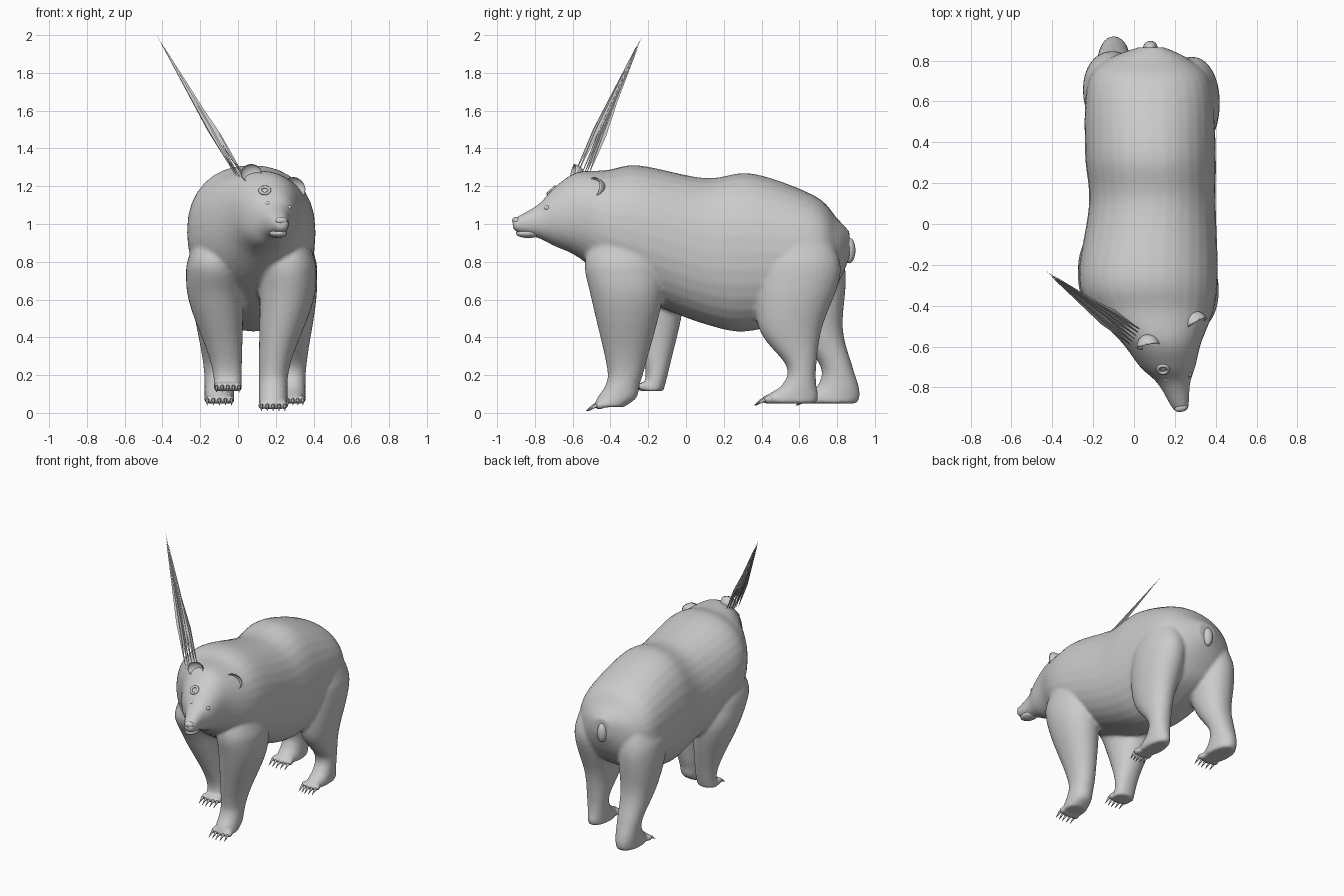
import bpy, bmesh, math, random
from mathutils import Vector, Matrix

if "Cube" in bpy.data.objects:
    bpy.data.objects.remove(bpy.data.objects["Cube"])

random.seed(4)


def make_object(name, bm, smooth=True):
    bmesh.ops.recalc_face_normals(bm, faces=bm.faces)
    for f in bm.faces:
        f.smooth = smooth
    me = bpy.data.meshes.new(name)
    bm.to_mesh(me)
    bm.free()
    ob = bpy.data.objects.new(name, me)
    bpy.context.collection.objects.link(ob)
    return ob


def spline(rows, steps=6):
    """Catmull-Rom interpolation between cross-section rows."""
    rows = [Vector(r) for r in rows]
    out = []
    for i in range(len(rows) - 1):
        a, b, c, d = rows[max(i - 1, 0)], rows[i], rows[i + 1], rows[min(i + 2, len(rows) - 1)]
        for k in range(steps):
            t = k / steps
            out.append(0.5 * (2 * b + (c - a) * t + (2 * a - 5 * b + 4 * c - d) * t * t
                              + (3 * b - a - 3 * c + d) * t ** 3))
    return out + [rows[-1]]


def loft(bm, rows, axis, power=2.2, sides=32):
    """Rows are (position, x0, x1, v0, v1); v is z for axis y and y for axis z."""
    rings = []
    for p, x0, x1, v0, v1 in rows:
        ring = []
        for k in range(sides):
            a = 2 * math.pi * k / sides
            c, s = math.cos(a), math.sin(a)
            x = (x0 + x1) / 2 + (x1 - x0) / 2 * math.copysign(abs(c) ** (2 / power), c)
            v = (v0 + v1) / 2 + (v1 - v0) / 2 * math.copysign(abs(s) ** (2 / power), s)
            ring.append(bm.verts.new((x, p, v) if axis == 'y' else (x, v, p)))
        rings.append(ring)
    for r, q in zip(rings, rings[1:]):
        for k in range(sides):
            j = (k + 1) % sides
            bm.faces.new((r[k], r[j], q[j], q[k]))
    bm.faces.new(rings[0])
    bm.faces.new(rings[-1])


def ball(bm, loc, size, rot=None, seg=16):
    m = Matrix.Translation(loc) @ (rot or Matrix()) @ Matrix.Diagonal((*size, 1))
    return bmesh.ops.create_uvsphere(bm, u_segments=seg, v_segments=seg // 2 + 2, radius=1, matrix=m)['verts']


def leg(bm, name, thigh, foot, toe_y, toe_z, side):
    """Side rows are (z, y0, y1); the width eases from thigh to foot."""
    rows = []
    for z, y0, y1 in spline(side):
        t = min(max((.70 - z) / .55, 0), 1)
        t = t * t * (3 - 2 * t)
        x0, x1 = (a + (b - a) * t for a, b in zip(thigh, foot))
        inset = (x1 - x0) * max(z - .78, 0)
        rows.append((z, x0 + inset, x1 - inset, y0, y1))
    loft(bm, rows, 'z', 2.1)
    # Toes on the paw, claws as their own object
    claws = bmesh.new()
    for i in range(5):
        t = i / 4
        toe = Vector((foot[0] + .014 + (foot[1] - foot[0] - .028) * t,
                      toe_y + .012 * abs(2 * t - 1), toe_z))
        ball(bm, toe, (.018, .028, .023))
        aim = Vector((0, -.045, -.03))
        m = Matrix.Translation(toe + Vector((0, -.02, 0)) + aim / 2) @ aim.to_track_quat('Z', 'Y').to_matrix().to_4x4()
        bmesh.ops.create_cone(claws, segments=8, radius1=.010, radius2=.001, depth=.055,
                              cap_ends=True, matrix=m)
    make_object(name + '_claws', claws)


# Torso, neck and head, turned to the bear's left
bm = bmesh.new()
loft(bm, spline([
    (.865, .02, .15, .82, .96), (.80, -.14, .28, .68, 1.03), (.68, -.23, .38, .55, 1.15),
    (.35, -.24, .40, .435, 1.267), (.10, -.22, .40, .47, 1.243), (-.25, -.27, .41, .61, 1.31),
    (-.42, -.21, .39, .71, 1.285), (-.58, -.06, .33, .83, 1.272), (-.70, .03, .30, .885, 1.19),
    (-.78, .115, .275, .925, 1.105), (-.89, .18, .268, .955, 1.04), (-.918, .20, .257, .98, 1.02)]), 'y')

# Four legs in mid stride
leg(bm, 'front_right_leg', (.115, .415), (.11, .262), -.465, .04,
    [(.98, -.46, -.20), (.80, -.535, -.13), (.60, -.50, -.125), (.25, -.42, -.215),
     (.15, -.425, -.245), (.08, -.47, -.262), (.03, -.48, -.33)])
leg(bm, 'front_left_leg', (-.275, .03), (-.128, .02), -.24, .14,
    [(.98, -.36, -.10), (.80, -.47, -.05), (.60, -.38, -.01), (.25, -.22, -.085), (.115, -.24, -.12)])
leg(bm, 'hind_right_leg', (.145, .42), (.223, .357), .425, .07,
    [(.95, .45, .75), (.75, .37, .82), (.45, .385, .72), (.25, .53, .69),
     (.15, .51, .69), (.09, .425, .70), (.05, .43, .69)])
leg(bm, 'hind_left_leg', (-.25, .035), (-.177, -.02), .645, .07,
    [(.95, .45, .77), (.75, .46, .845), (.45, .57, .83), (.25, .71, .88),
     (.15, .70, .912), (.09, .64, .92), (.05, .645, .905)])

body = make_object('body_and_legs', bm)
rm = body.modifiers.new('Blend', 'REMESH')
rm.mode = 'VOXEL'
rm.voxel_size = .012
rm.use_smooth_shade = True
sm = body.modifiers.new('Soften', 'SMOOTH')
sm.factor = .5
sm.iterations = 5


# Ears: balls with the front pushed in to a cup
def ear(name, loc, size, rx, ry, rz):
    bm = bmesh.new()
    for v in ball(bm, (0, 0, 0), (1, 1, 1), seg=24):
        if v.co.y < 0:
            v.co.y *= -.55
    rot = Matrix.Rotation(rz, 4, 'Z') @ Matrix.Rotation(ry, 4, 'Y') @ Matrix.Rotation(rx, 4, 'X')
    bm.transform(Matrix.Translation(loc) @ rot @ Matrix.Diagonal((*size, 1)))
    make_object(name, bm)


ear('right_ear', (.305, -.49, 1.195), (.062, .07, .052), -.2, .5, .45)
ear('left_ear', (.07, -.60, 1.27), (.056, .06, .048), -.2, -.1, .2)


# Eyes, nose, lower jaw and tail
def knob(name, loc, size, turn=.22):
    bm = bmesh.new()
    ball(bm, loc, size, Matrix.Rotation(turn, 4, 'Z'), 20)
    make_object(name, bm)


knob('right_eye', (.268, -.735, 1.085), (.016, .016, .014))
knob('left_eye', (.160, -.757, 1.105), (.016, .016, .014))
knob('nose', (.230, -.90, 1.018), (.033, .02, .02))
knob('lower_jaw', (.213, -.835, .95), (.046, .068, .024))
knob('tail', (.08, .865, .86), (.035, .032, .068), 0)

# Raised ring on the forehead
bm = bmesh.new()
frame = Matrix.Translation((.142, -.712, 1.178)) @ Matrix.Rotation(.75, 4, 'X')
n, k = 20, 8
ring = []
for i in range(n):
    spin = frame @ Matrix.Rotation(2 * math.pi * i / n, 4, 'Z')
    ring.append([bm.verts.new(spin @ Vector((.025 + .009 * math.cos(2 * math.pi * j / k), 0,
                                             .009 * math.sin(2 * math.pi * j / k)))) for j in range(k)])
for i in range(n):
    a, b = ring[i], ring[(i + 1) % n]
    for j in range(k):
        bm.faces.new((a[j], b[j], b[(j + 1) % k], a[(j + 1) % k]))
make_object('forehead_ring', bm)

# Tall spike behind the left ear: a bundle of thin flat shards meeting near one tip
tip = Vector((-.43, -.23, 2.0))
root = Vector((.015, -.56, 1.24))
axis = (tip - root).normalized()
wide = Vector((.45, .8, 0))
wide = (wide - axis * wide.dot(axis)).normalized()
thin = axis.cross(wide)
bm = bmesh.new()
for i in range(6):
    off = -.045 + .018 * i
    start = root + wide * off + thin * random.uniform(-.008, .008)
    end = tip - axis * (0 if i == 2 else random.uniform(.02, .3)) + wide * off * .15
    if i == 2:
        end = tip
    mid = start.lerp(end, random.uniform(.3, .45)) + wide * off * .1
    corners = [bm.verts.new(mid + d) for d in (wide * .014, thin * .012, wide * -.014, thin * -.012)]
    for apex in (bm.verts.new(start), bm.verts.new(end)):
        for j in range(4):
            bm.faces.new((corners[j], corners[(j + 1) % 4], apex))
make_object('head_spike', bm, smooth=False)
